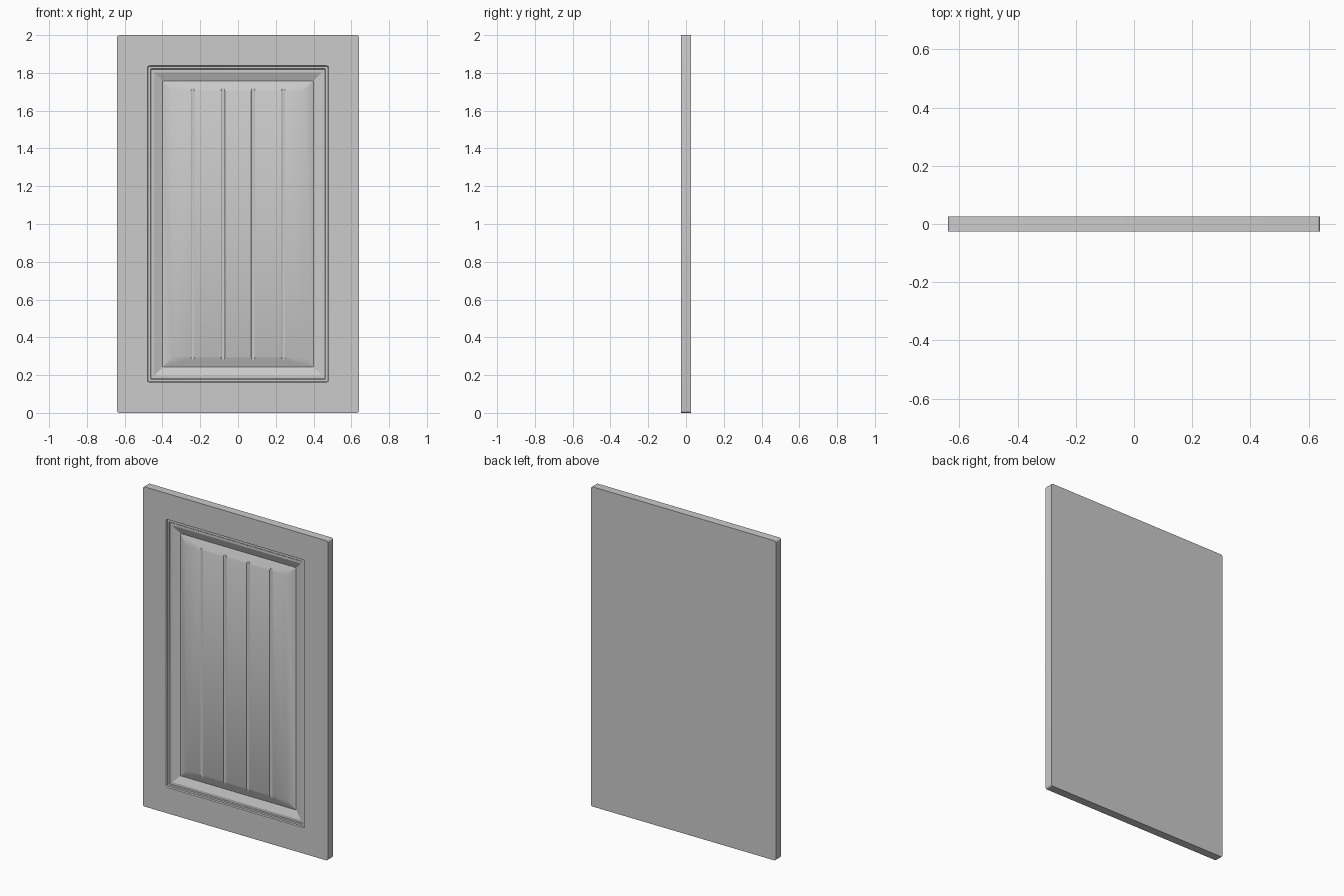
import bpy, bmesh, math

if "Cube" in bpy.data.objects:
    bpy.data.objects.remove(bpy.data.objects["Cube"])

FRONT, BACK = -0.026, 0.026
W, H = 0.48, 0.838          # half size of the moulded opening
SEG = 4                     # segments per rounded corner


def ring(bm, hx, hz, r, y):
    """Rounded rectangle of vertices in the XZ plane, centred on z = 1."""
    verts = []
    for q, (sx, sz) in enumerate([(1, 1), (-1, 1), (-1, -1), (1, -1)]):
        for i in range(SEG + 1):
            a = math.radians(90 * (q + i / SEG))
            verts.append(bm.verts.new((sx * (hx - r) + r * math.cos(a), y,
                                       1 + sz * (hz - r) + r * math.sin(a))))
    return verts


def finish(bm, name):
    bmesh.ops.remove_doubles(bm, verts=bm.verts, dist=1e-5)
    bmesh.ops.recalc_face_normals(bm, faces=bm.faces)
    me = bpy.data.meshes.new(name)
    bm.to_mesh(me)
    bm.free()
    ob = bpy.data.objects.new(name, me)
    bpy.context.collection.objects.link(ob)
    return ob


# Door slab: back, edge, flat frame, stepped moulding, sloped valley, raised field
bm = bmesh.new()
rings = [ring(bm, 0.64, 1.0, 0.012, BACK), ring(bm, 0.64, 1.0, 0.012, FRONT)]
moulding = [(0, 0, 0.012), (0.004, 0.007, 0.008), (0.016, 0.007, 0.004),
            (0.020, 0.012, 0), (0.035, 0.012, 0), (0.080, 0.030, 0), (0.135, 0.010, 0)]
for inset, depth, radius in moulding:
    rings.append(ring(bm, W - inset, H - inset, radius, FRONT + depth))
for a, b in zip(rings, rings[1:]):
    n = len(a)
    for i in range(n):
        j = (i + 1) % n
        bm.faces.new((a[i], a[j], b[j], b[i]))
bm.faces.new(rings[0])
bm.faces.new(rings[-1])
door = finish(bm, "cabinet_door")

# Round-bottomed vertical flutes cut into the raised field
bm = bmesh.new()
for x in (-0.24, -0.08, 0.08, 0.24):
    ends = []
    for z in (0.262, 1.738):
        ends.append([bm.verts.new((x + 0.0102 * math.cos(t * math.pi / 6),
                                   FRONT + 0.0095 + 0.0065 * math.sin(t * math.pi / 6), z))
                     for t in range(12)])
    for i in range(12):
        j = (i + 1) % 12
        bm.faces.new((ends[0][i], ends[0][j], ends[1][j], ends[1][i]))
    bm.faces.new(ends[0])
    bm.faces.new(ends[1])
cutter = finish(bm, "flute_cutter")
cutter.hide_render = True
cutter.hide_viewport = False

mod = door.modifiers.new("flutes", 'BOOLEAN')
mod.operation = 'DIFFERENCE'
mod.solver = 'EXACT'
mod.object = cutter
bpy.context.view_layer.objects.active = door
door.select_set(True)
bpy.ops.object.modifier_apply(modifier=mod.name)
bpy.data.objects.remove(cutter)
bpy.ops.object.shade_smooth_by_angle(angle=math.radians(20))
